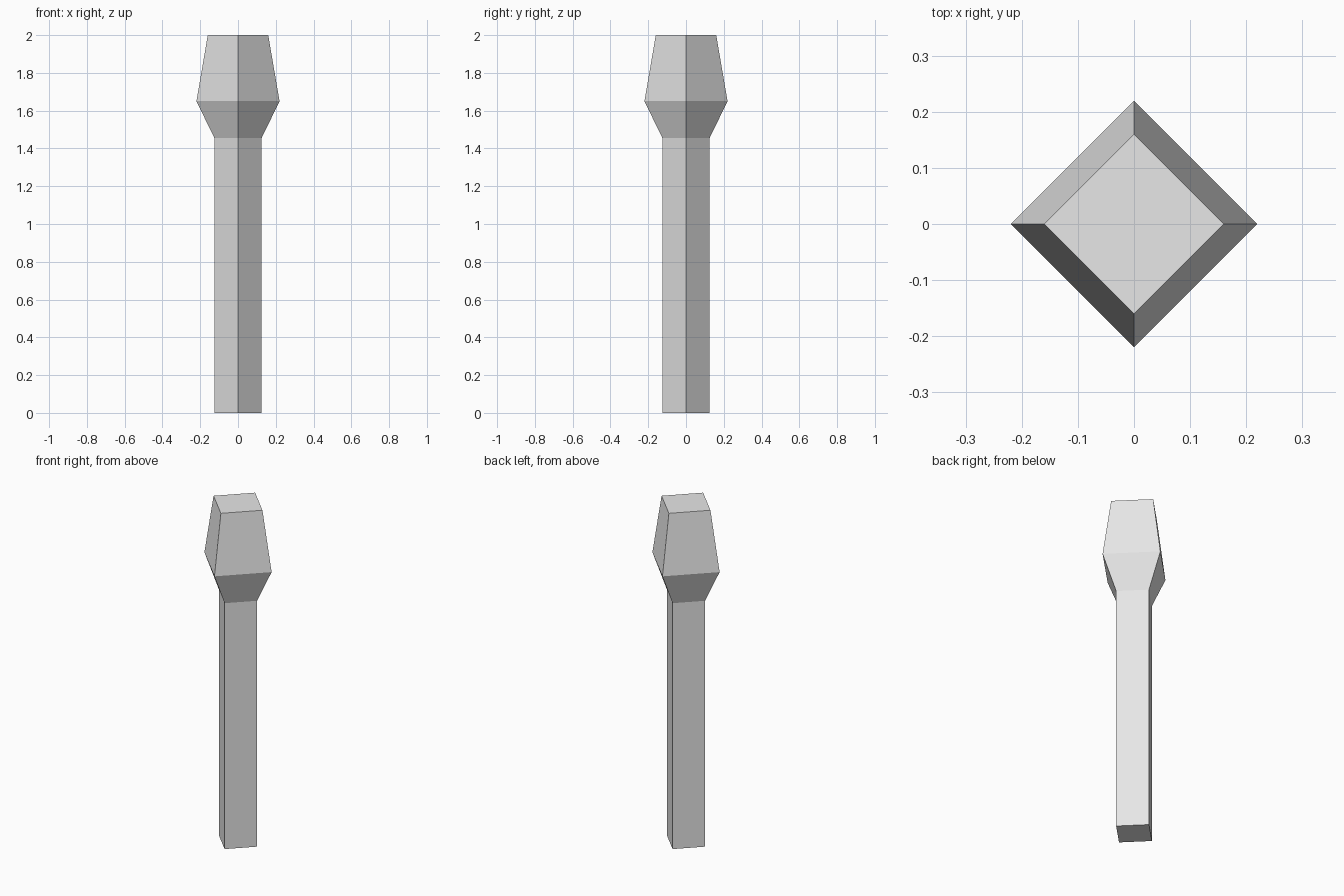
import bpy
import bmesh
from math import cos, sin, pi

cube = bpy.data.objects.get("Cube")
if cube:
    bpy.data.objects.remove(cube, do_unlink=True)

# Plain light grey
grey = bpy.data.materials.new("light_grey")
grey.use_nodes = True
color = (0.8, 0.8, 0.8, 1)
grey.diffuse_color = color
grey.node_tree.nodes["Principled BSDF"].inputs["Base Color"].default_value = color


def square_post(name, profile):
    """Loft four-sided rings, corners on the axes, through (radius, z) pairs."""
    bm = bmesh.new()
    rings = [[bm.verts.new((r * cos(i * pi / 2), r * sin(i * pi / 2), z))
              for i in range(4)] for r, z in profile]
    for low, high in zip(rings, rings[1:]):
        for i in range(4):
            j = (i + 1) % 4
            bm.faces.new((low[i], low[j], high[j], high[i]))
    bm.faces.new(rings[0][::-1])
    bm.faces.new(rings[-1])
    mesh = bpy.data.meshes.new(name)
    bm.to_mesh(mesh)
    bm.free()
    mesh.materials.append(grey)
    obj = bpy.data.objects.new(name, mesh)
    bpy.context.collection.objects.link(obj)
    return obj


# Straight shaft flaring into a tapered head
square_post("post", [(0.125, 0), (0.125, 1.455), (0.22, 1.65), (0.16, 2)])
